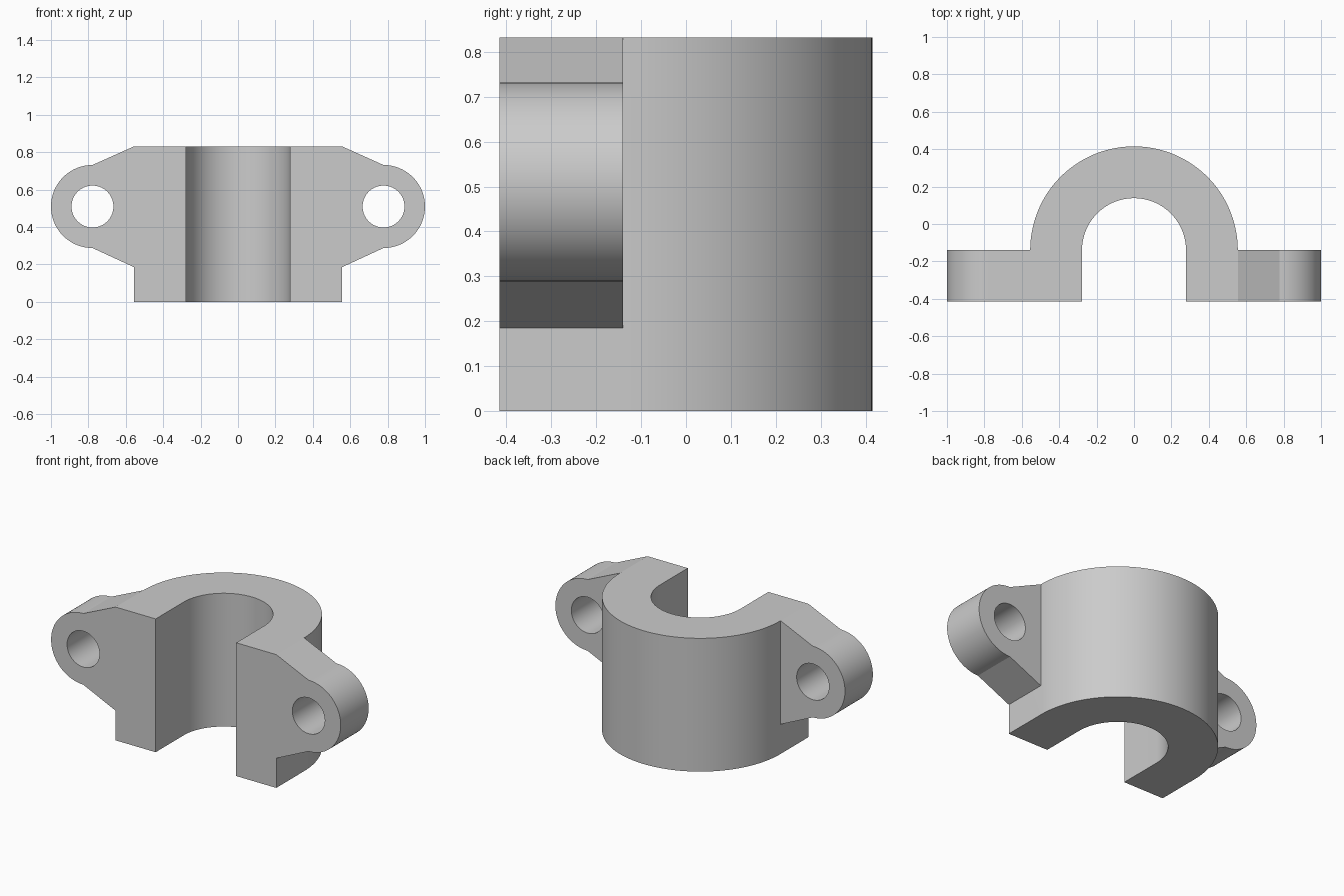
import bpy
import bmesh
from math import pi, cos, sin, radians
from mathutils import Vector

cube = bpy.data.objects.get("Cube")
if cube:
    bpy.data.objects.remove(cube, do_unlink=True)

HEIGHT = 0.832
FRONT, BACK = -0.415, -0.14       # flange thickness; BACK is also the bore axis
OUTER, INNER = 0.555, 0.278       # clamp radii
EAR_X, EAR_Z, EAR_R, HOLE_R = 0.778, 0.51, 0.222, 0.112

steel = bpy.data.materials.new("Plain grey")
steel.use_nodes = True
grey = (0.6, 0.6, 0.6, 1)
steel.diffuse_color = grey
steel.node_tree.nodes["Principled BSDF"].inputs["Base Color"].default_value = grey


def arc(cx, cy, r, start, end, steps):
    angles = [radians(start + (end - start) * i / steps) for i in range(steps + 1)]
    return [(cx + r * cos(a), cy + r * sin(a)) for a in angles]


def prism(name, outline, to_3d, depth):
    """Extrude a closed 2D outline, placed by to_3d, along depth."""
    bm = bmesh.new()
    face = bm.faces.new([bm.verts.new(to_3d(u, v)) for u, v in outline])
    top = bmesh.ops.extrude_face_region(bm, geom=[face])["geom"]
    bmesh.ops.translate(bm, vec=Vector(depth),
                        verts=[g for g in top if isinstance(g, bmesh.types.BMVert)])
    bmesh.ops.recalc_face_normals(bm, faces=bm.faces)
    mesh = bpy.data.meshes.new(name)
    bm.to_mesh(mesh)
    bm.free()
    mesh.materials.append(steel)
    obj = bpy.data.objects.new(name, mesh)
    bpy.context.collection.objects.link(obj)
    return obj


def combine(obj, tool, operation):
    mod = obj.modifiers.new("cut", 'BOOLEAN')
    mod.object, mod.operation, mod.solver = tool, operation, 'EXACT'
    tool.hide_render = True
    bpy.context.view_layer.objects.active = obj
    bpy.ops.object.modifier_apply(modifier=mod.name)
    bpy.data.objects.remove(tool, do_unlink=True)


# Plan: half ring with straight legs and flanges, made oversize at the ends
wide = 1.1
plan = [(wide, FRONT), (wide, BACK)]
plan += arc(0, BACK, OUTER, 0, 180, 72)
plan += [(-wide, BACK), (-wide, FRONT), (-INNER, FRONT)]
plan += arc(0, BACK, INNER, 180, 0, 72)
plan += [(INNER, FRONT)]
clamp = prism("half_clamp", plan, lambda u, v: (u, v, -0.1), (0, 0, HEIGHT + 0.2))

# Front silhouette: tapered shoulders running into round ears
right = [(OUTER, 0), (OUTER, 0.185)]
right += arc(EAR_X, EAR_Z, EAR_R, -90, 90, 48)
right += [(OUTER, HEIGHT)]
silhouette = right + [(-x, z) for x, z in reversed(right)]
trim = prism("silhouette_trim", silhouette, lambda u, v: (u, -0.6, v), (0, 1.2, 0))
combine(clamp, trim, 'INTERSECT')

# Bolt holes through both ears
for side in (-1, 1):
    circle = arc(side * EAR_X, EAR_Z, HOLE_R, 0, 360, 64)[:-1]
    drill = prism("bolt_hole", circle, lambda u, v: (u, -0.6, v), (0, 0.6, 0))
    combine(clamp, drill, 'DIFFERENCE')

# Smooth curved walls, sharp corners
bpy.ops.object.select_all(action='DESELECT')
clamp.select_set(True)
bpy.context.view_layer.objects.active = clamp
bpy.ops.object.shade_smooth_by_angle(angle=radians(20))
